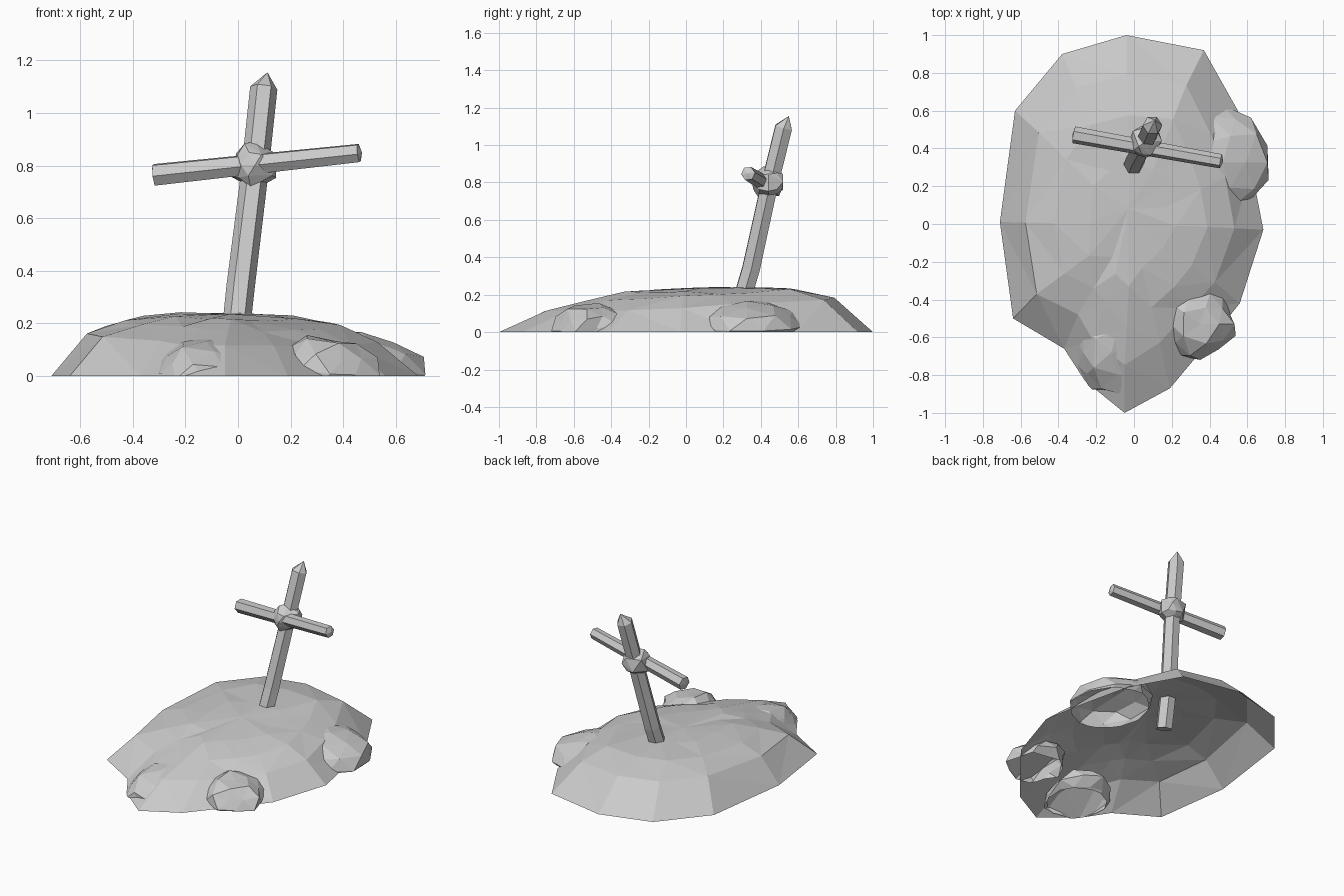
import bpy, bmesh, math, random
from mathutils import Vector

if "Cube" in bpy.data.objects:
    bpy.data.objects.remove(bpy.data.objects["Cube"])

random.seed(4)


def finish(name, bm):
    bmesh.ops.recalc_face_normals(bm, faces=bm.faces[:])
    mesh = bpy.data.meshes.new(name)
    bm.to_mesh(mesh)
    bm.free()
    ob = bpy.data.objects.new(name, mesh)
    bpy.context.collection.objects.link(ob)
    return ob


def loft(name, rings, tip=None, base=None):
    """Join equal-sized rings of points, optionally closing either end in a point."""
    bm = bmesh.new()
    loops = [[bm.verts.new(p) for p in ring] for ring in rings]
    n = len(loops[0])
    for a, b in zip(loops, loops[1:]):
        for i in range(n):
            j = (i + 1) % n
            bm.faces.new((a[i], a[j], b[j], b[i]))
    for loop, point in ((loops[0], base), (loops[-1], tip)):
        if point is not None:
            v = bm.verts.new(point)
            for i in range(n):
                bm.faces.new((loop[i], loop[(i + 1) % n], v))
    bmesh.ops.triangulate(bm, faces=[f for f in bm.faces if len(f.verts) > 3])
    return finish(name, bm)


def hex_ring(centre, axis, radius, turn=0.0):
    axis = Vector(axis).normalized()
    u = axis.cross(Vector((0.0, 1.0, 0.1))).normalized()
    v = axis.cross(u)
    return [Vector(centre) + radius * (math.cos(turn + k * math.pi / 3) * u
            + math.sin(turn + k * math.pi / 3) * v) for k in range(6)]


def rock(name, centre, size, seed, slope=(0, 0), amount=0.16):
    """Jittered boulder, sheared so its top leans along the mound's slope."""
    rnd = random.Random(seed)
    bm = bmesh.new()
    bmesh.ops.create_icosphere(bm, subdivisions=2, radius=1)
    for v in bm.verts:
        p = v.co * (1 + rnd.uniform(-amount, amount * 0.6))
        q = Vector([s * k for s, k in zip(size, p)])
        q.z += q.x * slope[0] + q.y * slope[1]
        v.co = Vector(centre) + q
    # sit on the ground with an open underside
    bmesh.ops.bisect_plane(bm, geom=bm.verts[:] + bm.edges[:] + bm.faces[:],
                           plane_co=(0, 0, 0), plane_no=(0, 0, 1), clear_inner=True)
    return finish(name, bm)


# Earth mound: open shell of faceted rings following the ground outline
outline = [(-.04, 1), (.37, .92), (.55, .6), (.62, .3), (.685, -.03), (.56, -.42),
           (.40, -.62), (.19, -.87), (-.05, -1), (-.26, -.83), (-.37, -.66),
           (-.64, -.5), (-.71, .01), (-.63, .6), (-.38, .9)]


def mound_ring(scale, z_back, z_front, jitter):
    ring = []
    for x, y in outline:
        s = scale + random.uniform(-jitter, jitter)
        z = z_front + (z_back - z_front) * (y + 1) / 2
        ring.append((x * s - .01, y * s * (1.03 if y > 0 else .94),
                     z - .03 * x * s + random.uniform(-.006, .006)))
    return ring


rings = [[(x, y, 0) for x, y in outline],
         mound_ring(.78, .188, .11, .02),
         mound_ring(.56, .235, .17, .03),
         mound_ring(.32, .238, .21, .04)]
loft("earth_mound", rings, tip=(-.03, .08, .236))

# Stones around the mound
rock("side_stone", (.47, .325, .03), (.25, .29, .14), 3, (-.1, 0), .1)
rock("front_stone", (-.12, -.68, .025), (.2, .24, .11), 8, (0, .2))
rock("corner_stone", (.35, -.53, .03), (.19, .19, .12), 5, (-.1, .12))

# Leaning hexagonal post with a pointed top
axis = Vector((.105, .24, .88))
post = [hex_ring((-.02, .265, .06), axis, .053),
        hex_ring((.01, .348, .34), axis, .054),
        hex_ring((.062, .44, .76), axis, .052),
        hex_ring((.098, .522, 1.095), axis, .052)]
loft("post", post, tip=(.112, .55, 1.155), base=(-.02, .265, .06))

# Tilted crossbar
left, right = Vector((-.318, .472, .765)), Vector((.46, .332, .848))
bar_axis = right - left
loft("crossbar", [hex_ring(left, bar_axis, .045, .52), hex_ring(right, bar_axis, .038, .52)],
     tip=right + bar_axis.normalized() * .012, base=left - bar_axis.normalized() * .008)

# Lumpy binding where the two beams meet
bm = bmesh.new()
bmesh.ops.create_icosphere(bm, subdivisions=1, radius=1)
bmesh.ops.subdivide_edges(bm, edges=bm.edges[:][::3], cuts=1)
bmesh.ops.triangulate(bm, faces=bm.faces[:])
for v in bm.verts:
    v.co = v.co.normalized() * random.uniform(.088, .102) + Vector((.065, .44, .803))
finish("binding", bm)
